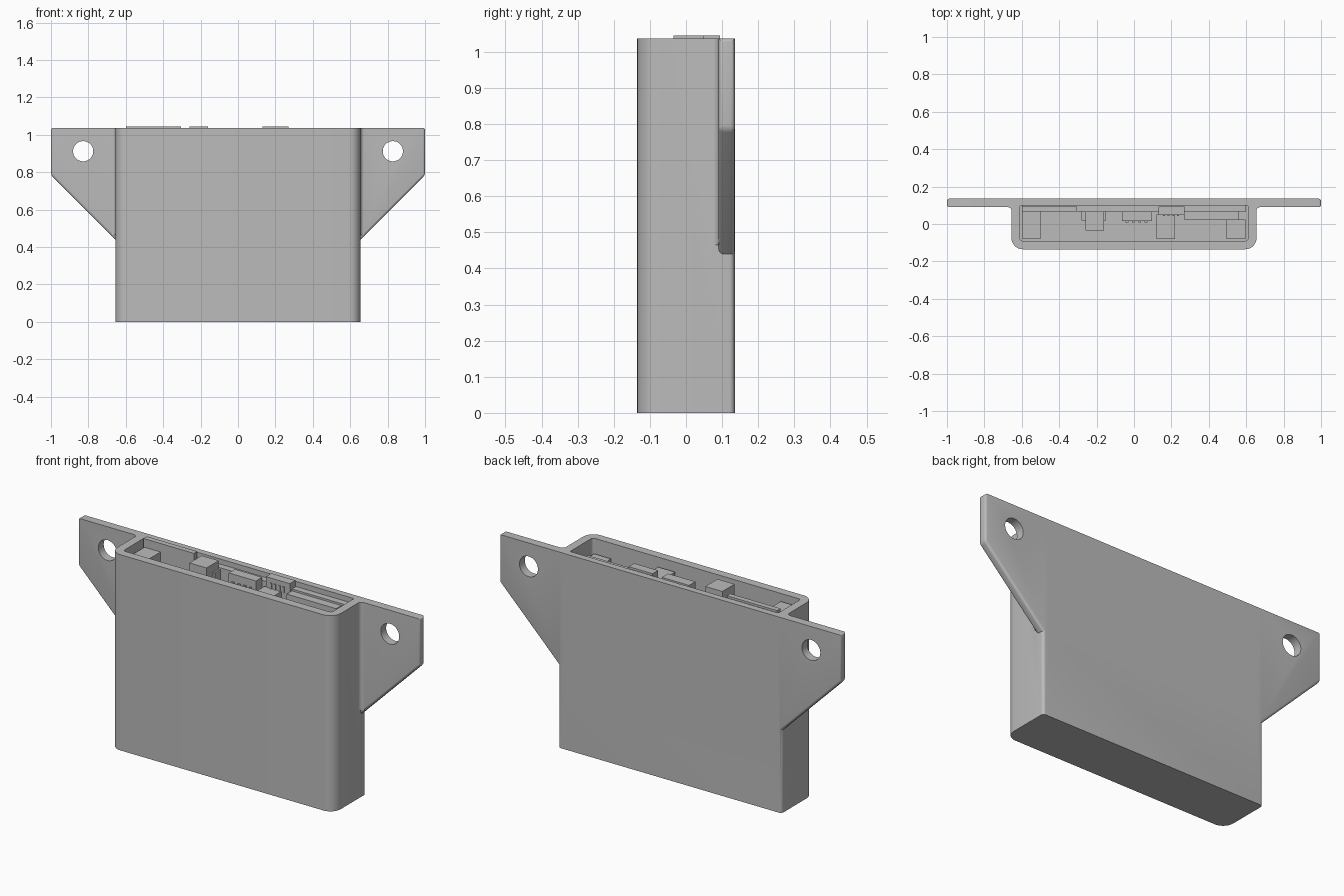
import bpy, bmesh, math
from mathutils import Vector, Matrix

if "Cube" in bpy.data.objects:
    bpy.data.objects.remove(bpy.data.objects["Cube"])

grey = bpy.data.materials.new("plain grey")
grey.use_nodes = True
grey.diffuse_color = (0.5, 0.5, 0.5, 1)
grey.node_tree.nodes["Principled BSDF"].inputs["Base Color"].default_value = (0.5, 0.5, 0.5, 1)

TOP = 1.037
BACK = 0.135
HALF = 0.655
PLATE = 0.09


def finish(name, bm):
    bmesh.ops.recalc_face_normals(bm, faces=bm.faces)
    mesh = bpy.data.meshes.new(name)
    bm.to_mesh(mesh)
    bm.free()
    mesh.materials.append(grey)
    ob = bpy.data.objects.new(name, mesh)
    bpy.context.collection.objects.link(ob)
    return ob


def prism(points, offset):
    """Closed outline extruded by a vector."""
    bm = bmesh.new()
    face = bm.faces.new([bm.verts.new(p) for p in points])
    geom = bmesh.ops.extrude_face_region(bm, geom=[face])["geom"]
    moved = [v for v in geom if isinstance(v, bmesh.types.BMVert)]
    bmesh.ops.translate(bm, verts=moved, vec=offset)
    return bm


def box(name, x0, x1, y0, y1, z0, z1):
    return finish(name, prism([(x0, y0, z0), (x1, y0, z0), (x1, y1, z0), (x0, y1, z0)],
                              Vector((0, 0, z1 - z0))))


def rounded_box(name, half, y0, y1, z0, z1, front_r, back_r):
    """Box whose upright corners are rounded."""
    pts = []
    corners = [(half, y1, back_r), (-half, y1, back_r), (-half, y0, front_r), (half, y0, front_r)]
    for i, (x, y, r) in enumerate(corners):
        cx, cy = x - math.copysign(r, x), y - r * (1 if y == y1 else -1)
        for k in range(9):
            a = math.pi / 2 * (i + k / 8)
            pts.append((cx + r * math.cos(a), cy + r * math.sin(a), z0))
    return finish(name, prism(pts, Vector((0, 0, z1 - z0))))


def combine(target, other, operation):
    mod = target.modifiers.new("combine", 'BOOLEAN')
    mod.operation, mod.object, mod.solver = operation, other, 'EXACT'
    bpy.context.view_layer.objects.active = target
    bpy.ops.object.modifier_apply(modifier=mod.name)
    bpy.data.objects.remove(other)


# Case body
case = rounded_box("case", HALF, -BACK, BACK, 0, TOP, 0.06, 0.015)

# Mounting ears with rounded rims, root fillets and screw holes
for s in (1, -1):
    outline = [(0.62, TOP), (1, TOP), (1, 0.785), (HALF, 0.44), (0.62, 0.405)]
    bm = prism([(s * x, PLATE, z) for x, z in outline], Vector((0, BACK - PLATE, 0)))
    rim = [e for e in bm.edges
           if max(abs(v.co.x) for v in e.verts) > HALF - 0.01
           and not all(v.co.z > TOP - 0.001 for v in e.verts) or
           (e.verts[0].co.y != e.verts[1].co.y and all(abs(v.co.x) > 0.99 for v in e.verts))]
    bmesh.ops.bevel(bm, geom=rim, offset=0.012, segments=4, profile=0.5, affect='EDGES')
    combine(case, finish("ear", bm), 'UNION')

    r, overlap = 0.02, 0.005
    arc = [(HALF + r - r * math.sin(a), PLATE - r + r * math.cos(a))
           for a in (math.pi / 2 * k / 6 for k in range(7))]
    pts = arc + [(HALF - overlap, PLATE - r), (HALF - overlap, PLATE + overlap),
                 (HALF + r, PLATE + overlap)]
    fillet = prism([(s * x, y, 0.465) for x, y in pts], Vector((0, 0, TOP - 0.465)))
    combine(case, finish("ear_fillet", fillet), 'UNION')

    bm = bmesh.new()
    bmesh.ops.create_cone(bm, cap_ends=True, segments=40, radius1=0.054, radius2=0.054, depth=0.3,
                          matrix=Matrix.Translation((s * 0.828, 0.11, 0.912))
                          @ Matrix.Rotation(math.pi / 2, 4, 'X'))
    combine(case, finish("hole_cutter", bm), 'DIFFERENCE')

# Open cavity
combine(case, rounded_box("cavity_cutter", 0.61, -0.09, 0.1, 0.045, 1.2, 0.015, 0.008), 'DIFFERENCE')

bpy.ops.object.select_all(action='DESELECT')
case.select_set(True)
bpy.context.view_layer.objects.active = case
bpy.ops.object.shade_smooth_by_angle(angle=math.radians(32))

# Circuit board and the parts mounted on it
box("circuit_board", -0.6, 0.6, 0.066, 0.1, 0.06, 1.01)
box("board_tab", -0.6, -0.305, 0.066, 0.094, 1.0, 1.045)
box("end_block_right", -0.595, -0.5, -0.08, 0.067, 0.86, 1.0)
box("switch_block", -0.26, -0.16, -0.035, 0.067, 0.93, 1.045)
box("switch_base", -0.28, -0.15, 0.02, 0.067, 0.9, 1.0)
box("socket_block", -0.065, 0.095, 0.015, 0.067, 0.92, 1.025)
box("centre_block", 0.12, 0.22, -0.08, 0.05, 0.86, 0.99)
box("connector", 0.13, 0.27, 0.048, 0.094, 0.95, 1.045)
box("long_strip", 0.27, 0.56, 0.022, 0.067, 0.9, 1.0)
box("end_block_left", 0.495, 0.595, -0.08, 0.025, 0.86, 0.96)

# Contact pins on the socket and connector fronts
for i in range(4):
    box("socket_pin", -0.045 + i * 0.034, -0.03 + i * 0.034, 0.009, 0.016, 0.95, 0.985)
    box("connector_pin", 0.155 + i * 0.025, 0.165 + i * 0.025, 0.043, 0.049, 0.99, 1.02)
